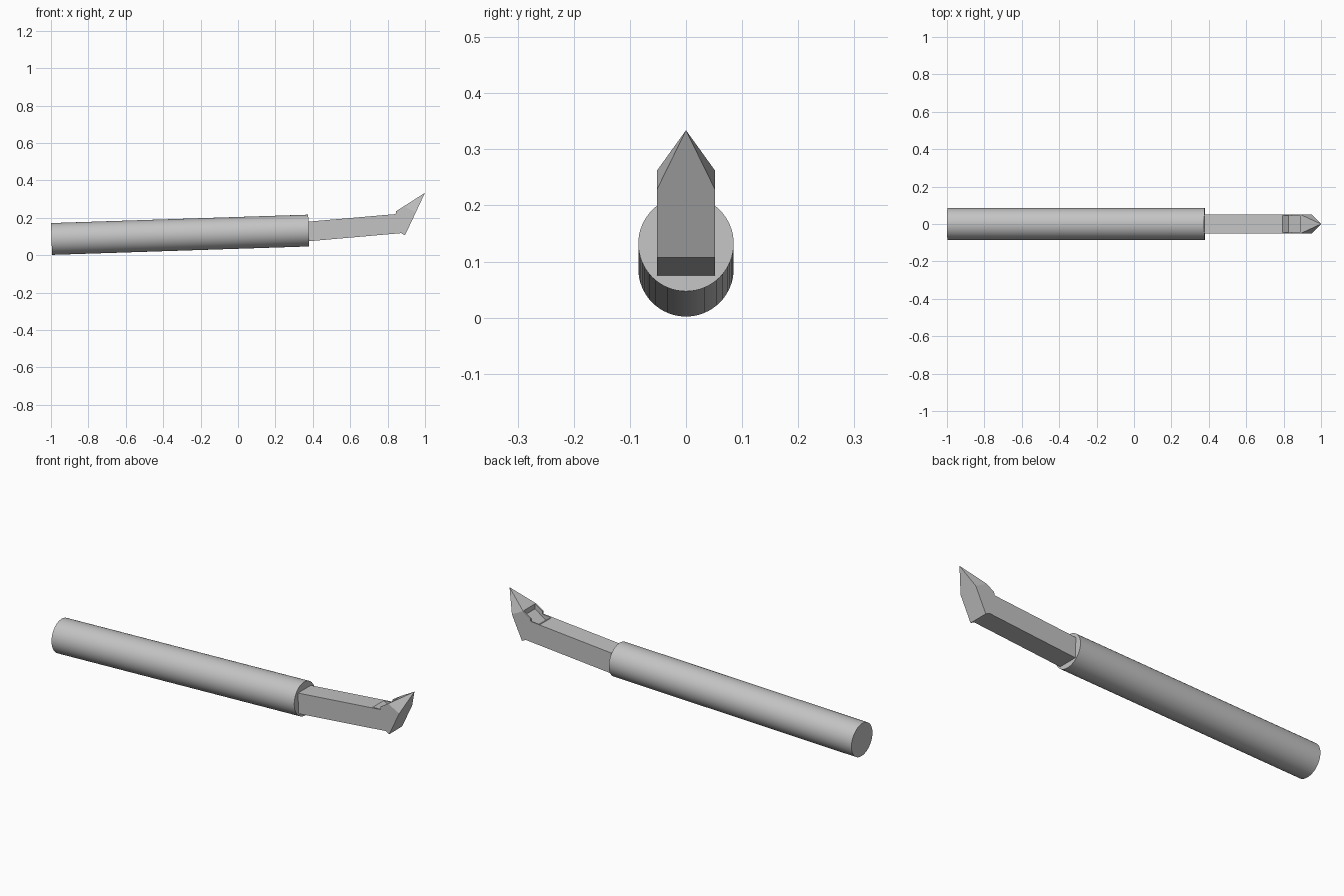
import bpy, bmesh, math
from mathutils import Vector

cube = bpy.data.objects.get("Cube")
if cube:
    bpy.data.objects.remove(cube, do_unlink=True)

# One bare metal colour
metal = bpy.data.materials.new("grey metal")
metal.use_nodes = True
colour = (0.55, 0.55, 0.55, 1)
metal.diffuse_color = colour
metal.node_tree.nodes["Principled BSDF"].inputs["Base Color"].default_value = colour


def make_object(name, bm):
    bmesh.ops.recalc_face_normals(bm, faces=bm.faces[:])
    mesh = bpy.data.meshes.new(name)
    bm.to_mesh(mesh)
    bm.free()
    mesh.materials.append(metal)
    obj = bpy.data.objects.new(name, mesh)
    bpy.context.collection.objects.link(obj)
    return obj


def extrude_profile(points, half_width):
    """Side profile in x and z, extruded evenly across y."""
    bm = bmesh.new()
    face = bm.faces.new([bm.verts.new((x, -half_width, z)) for x, z in points])
    ext = bmesh.ops.extrude_face_region(bm, geom=[face])
    verts = [v for v in ext["geom"] if isinstance(v, bmesh.types.BMVert)]
    bmesh.ops.translate(bm, vec=(0, 2 * half_width, 0), verts=verts)
    bmesh.ops.recalc_face_normals(bm, faces=bm.faces[:])
    return bm


# Round shank, slightly tilted
start, end = Vector((-0.997, 0, 0.087)), Vector((0.378, 0, 0.132))
bpy.ops.mesh.primitive_cylinder_add(
    vertices=64, radius=0.085, depth=(end - start).length, location=(start + end) / 2)
shank = bpy.context.object
shank.name = "shank"
shank.rotation_euler = (end - start).to_track_quat('Z', 'Y').to_euler()
shank.data.materials.append(metal)
bpy.ops.object.shade_smooth_by_angle(angle=math.radians(30))

# Neck and hooked cutting head in one profile
HALF = 0.052
APEX = Vector((1.0, 0, 0.334))
bm = extrude_profile([(0.34, 0.0715), (0.872, 0.118), (0.893, 0.107), (1.0, 0.334),
                      (0.845, 0.235), (0.843, 0.22), (0.34, 0.1765)], HALF)

# Grind both flanks of the head to a point
for side in (-1, 1):
    front = Vector((0.95, side * HALF, 0.228))
    rear = Vector((0.887, side * HALF, 0.262))
    normal = (front - APEX).cross(rear - APEX).normalized()
    if normal.y * side < 0:
        normal.negate()
    cut = bmesh.ops.bisect_plane(bm, geom=bm.verts[:] + bm.edges[:] + bm.faces[:], dist=1e-5,
                                 plane_co=APEX, plane_no=normal, clear_outer=True)
    edges = [e for e in cut["geom_cut"] if isinstance(e, bmesh.types.BMEdge) and e.is_boundary]
    bmesh.ops.holes_fill(bm, edges=edges)
bmesh.ops.remove_doubles(bm, verts=bm.verts[:], dist=1e-4)
head = make_object("neck_and_cutting_head", bm)

# Chip pocket sunk behind the point
cutter = make_object("pocket_cutter", extrude_profile(
    [(0.78, 0.225), (0.826, 0.195), (0.887, 0.236), (0.887, 0.30), (0.78, 0.30)], 0.045))
cutter.hide_render = True
mod = head.modifiers.new("pocket", 'BOOLEAN')
mod.operation = 'DIFFERENCE'
mod.solver = 'EXACT'
mod.object = cutter
bpy.context.view_layer.objects.active = head
bpy.ops.object.modifier_apply(modifier=mod.name)
bpy.data.objects.remove(cutter, do_unlink=True)
